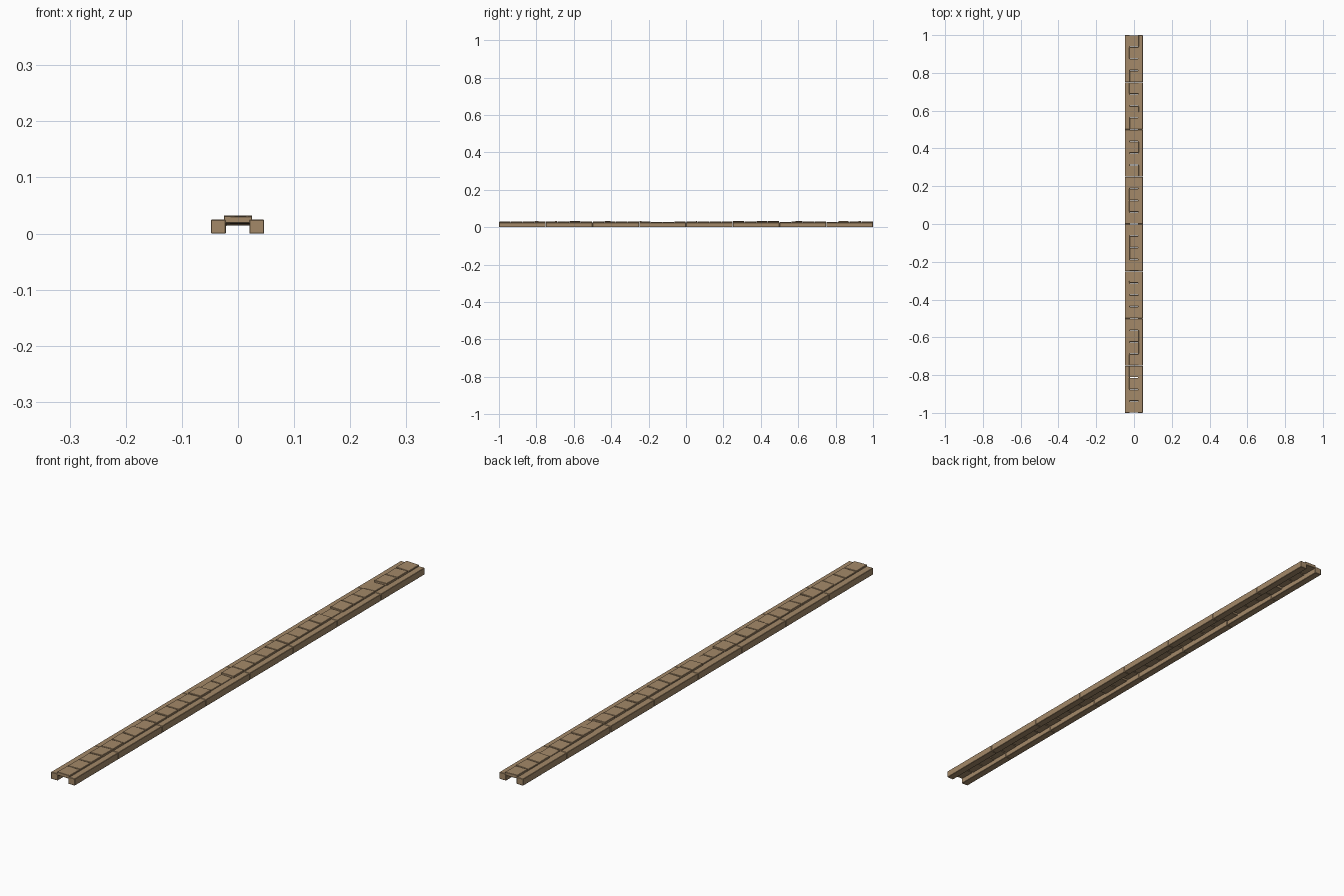
import bpy, bmesh, random
from mathutils import Matrix, Vector, Euler

if "Cube" in bpy.data.objects:
    bpy.data.objects.remove(bpy.data.objects["Cube"])

random.seed(7)

stone = bpy.data.materials.new("sandstone")
stone.diffuse_color = (0.37, 0.25, 0.14, 1)
stone.use_nodes = True
stone.node_tree.nodes["Principled BSDF"].inputs["Base Color"].default_value = stone.diffuse_color


def add_block(bm, loc, size, rot=(0, 0, 0)):
    m = Matrix.LocRotScale(Vector(loc), Euler(rot), Vector(size))
    bmesh.ops.create_cube(bm, size=1, matrix=m)


def finish(bm, name, bevel):
    me = bpy.data.meshes.new(name)
    bm.to_mesh(me)
    bm.free()
    ob = bpy.data.objects.new(name, me)
    bpy.context.collection.objects.link(ob)
    me.materials.append(stone)
    mod = ob.modifiers.new("worn_edges", 'BEVEL')
    mod.width = bevel
    mod.segments = 1
    return ob


# Long curb stones on both sides of the channel
for name, x in (("left_curb", -0.035), ("right_curb", 0.0335)):
    bm = bmesh.new()
    for i in range(8):
        y = -0.875 + i * 0.25
        add_block(bm, (x, y, 0.0123), (0.0265, 0.249, 0.0246))
    finish(bm, name, 0.0012)

# Short cover slabs bridging the channel, slightly uneven
bm = bmesh.new()
n = 32
pitch = 2 / n
sunken = {13, 14, 24, 28}
for i in range(n):
    y = -1 + (i + 0.5) * pitch
    low = i in sunken
    z = 0.0212 if low else 0.0245 + random.uniform(-0.001, 0.0015)
    tilt = (random.uniform(-0.02, 0.02), random.uniform(-0.05, 0.05), 0)
    add_block(bm, (0.0, y, z), (0.044 if low else 0.05, pitch - 0.003, 0.012), tilt)
finish(bm, "cover_slabs", 0.001)
